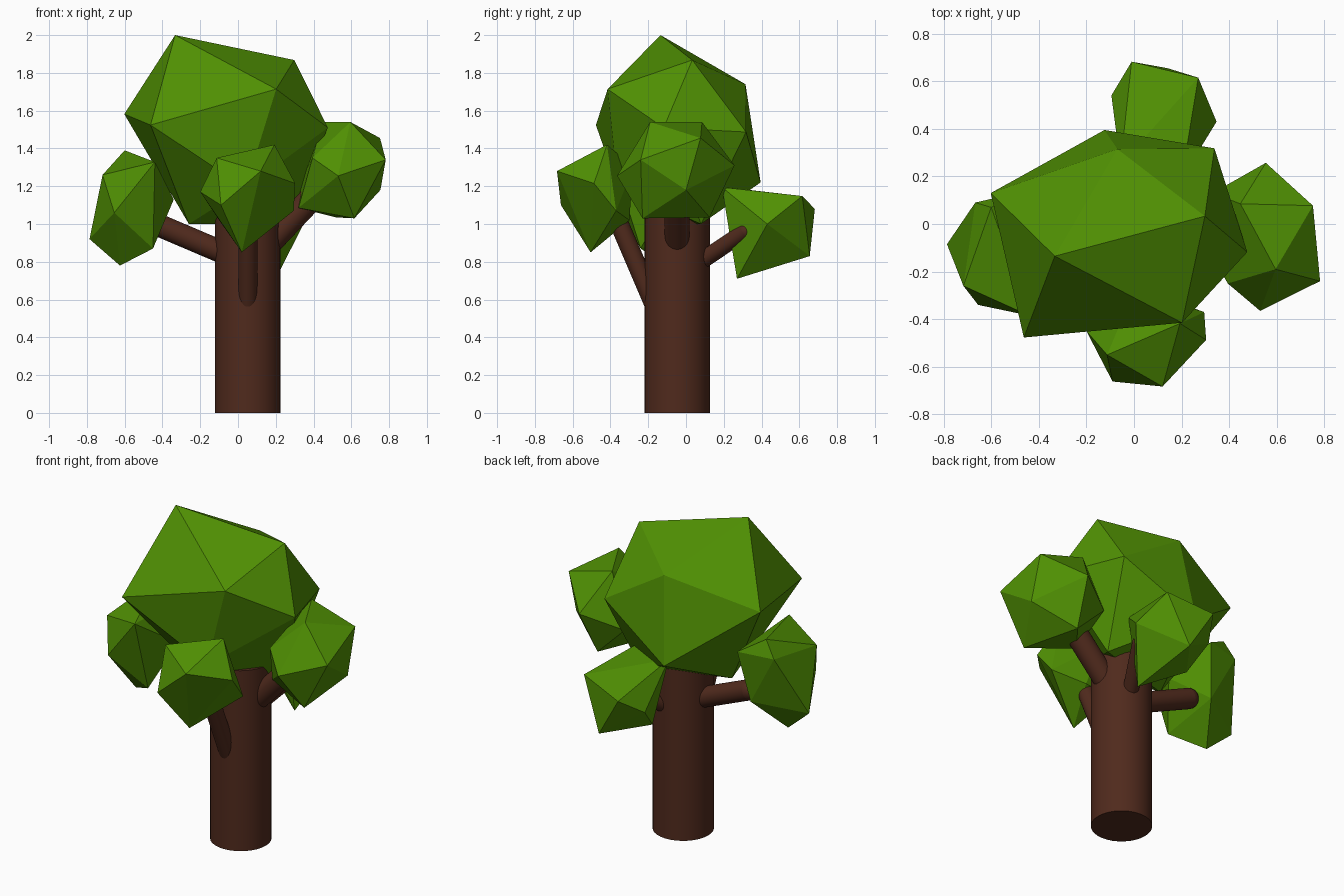
import bpy, bmesh
from mathutils import Vector

if "Cube" in bpy.data.objects:
    bpy.data.objects.remove(bpy.data.objects["Cube"])


def material(name, color):
    m = bpy.data.materials.new(name)
    m.diffuse_color = (*color, 1)
    m.use_nodes = True
    m.node_tree.nodes["Principled BSDF"].inputs["Base Color"].default_value = m.diffuse_color
    return m


bark = material("bark", (0.08, 0.023, 0.012))
leaf = material("leaf", (0.08, 0.28, 0.001))


def limb(name, start, end, radius, rounded=True):
    """Round limb between two points, with a domed end for branches."""
    a, b = Vector(start), Vector(end)
    bpy.ops.mesh.primitive_cylinder_add(vertices=32, radius=radius, depth=(b - a).length,
                                        location=(a + b) / 2)
    ob = bpy.context.object
    ob.name = name
    ob.rotation_euler = (b - a).to_track_quat('Z', 'Y').to_euler()
    ob.data.materials.append(bark)
    if rounded:
        bev = ob.modifiers.new("domed_end", 'BEVEL')
        bev.width = radius * 0.95
        bev.segments = 6
        bev.limit_method = 'ANGLE'
    bpy.ops.object.shade_smooth_by_angle()


def foliage(name, points):
    """Faceted leaf clump: hull of a loosely jittered icosahedron."""
    bm = bmesh.new()
    for p in points:
        bm.verts.new(p)
    res = bmesh.ops.convex_hull(bm, input=bm.verts)
    inside = {v for v in res["geom_interior"] if isinstance(v, bmesh.types.BMVert)}
    bmesh.ops.delete(bm, geom=list(inside), context='VERTS')
    bmesh.ops.recalc_face_normals(bm, faces=bm.faces)
    me = bpy.data.meshes.new(name)
    bm.to_mesh(me)
    bm.free()
    me.materials.append(leaf)
    bpy.context.collection.objects.link(bpy.data.objects.new(name, me))


# Trunk and branches
limb("trunk", (.052, -.047, 0), (.052, -.047, 1.12), .173, False)
limb("right_branch", (.1, -.047, .83), (.46, -.047, 1.21), .066)
limb("left_branch", (0, -.045, .815), (-.47, -.02, 1.015), .06)
limb("front_branch", (.052, -.13, .48), (.052, -.43, 1.18), .05)
limb("back_branch", (.05, 0, .75), (.24, .35, .985), .045)

# Leaf clumps
foliage("crown", [
    (-.333, -.135, 2.0), (.298, .033, 1.868), (.202, -.415, 1.714), (-.07, .315, 1.74),
    (-.602, .13, 1.582), (-.463, -.477, 1.524), (.476, -.118, 1.51), (.338, .318, 1.487),
    (-.124, .395, 1.22), (.04, -.36, 1.19), (-.26, -.08, 1.0), (.26, .08, 1.0)])
foliage("right_clump", [
    (.447, .085, 1.54), (.595, -.19, 1.54), (.752, .077, 1.455), (.782, -.24, 1.34),
    (.754, 0, 1.18), (.53, -.365, 1.255), (.554, .257, 1.31), (.394, -.25, 1.35),
    (.616, -.23, 1.03), (.32, -.12, 1.085), (.52, .125, 1.035), (.33, .13, 1.22)])
foliage("front_clump", [
    (.12, -.683, 1.28), (-.09, -.662, 1.1), (.303, -.487, 1.215), (-.113, -.55, 1.35),
    (.193, -.418, 1.42), (.02, -.505, .85), (-.2, -.45, 1.17), (.295, -.37, 1.07),
    (0, -.28, 1.3), (.1, -.3, 1.02), (-.1, -.33, 1.02)])
foliage("left_clump", [
    (-.717, -.26, 1.26), (-.786, -.085, .92), (-.655, -.34, 1.06), (-.44, -.385, 1.328),
    (-.625, -.11, .78), (-.45, -.24, .87), (-.6, .07, 1.39), (-.667, .09, 1.29),
    (-.45, .14, 1.3), (-.34, -.1, 1.13), (-.5, .08, .98)])
foliage("back_clump", [
    (-.01, .682, 1.08), (.27, .615, 1.148), (.14, .655, .83), (.347, .43, 1.0),
    (.2, .27, .71), (-.095, .54, .98), (-.05, .4, .84), (-.057, .25, 1.19),
    (.2, .19, 1.195), (.06, .28, .95)])
